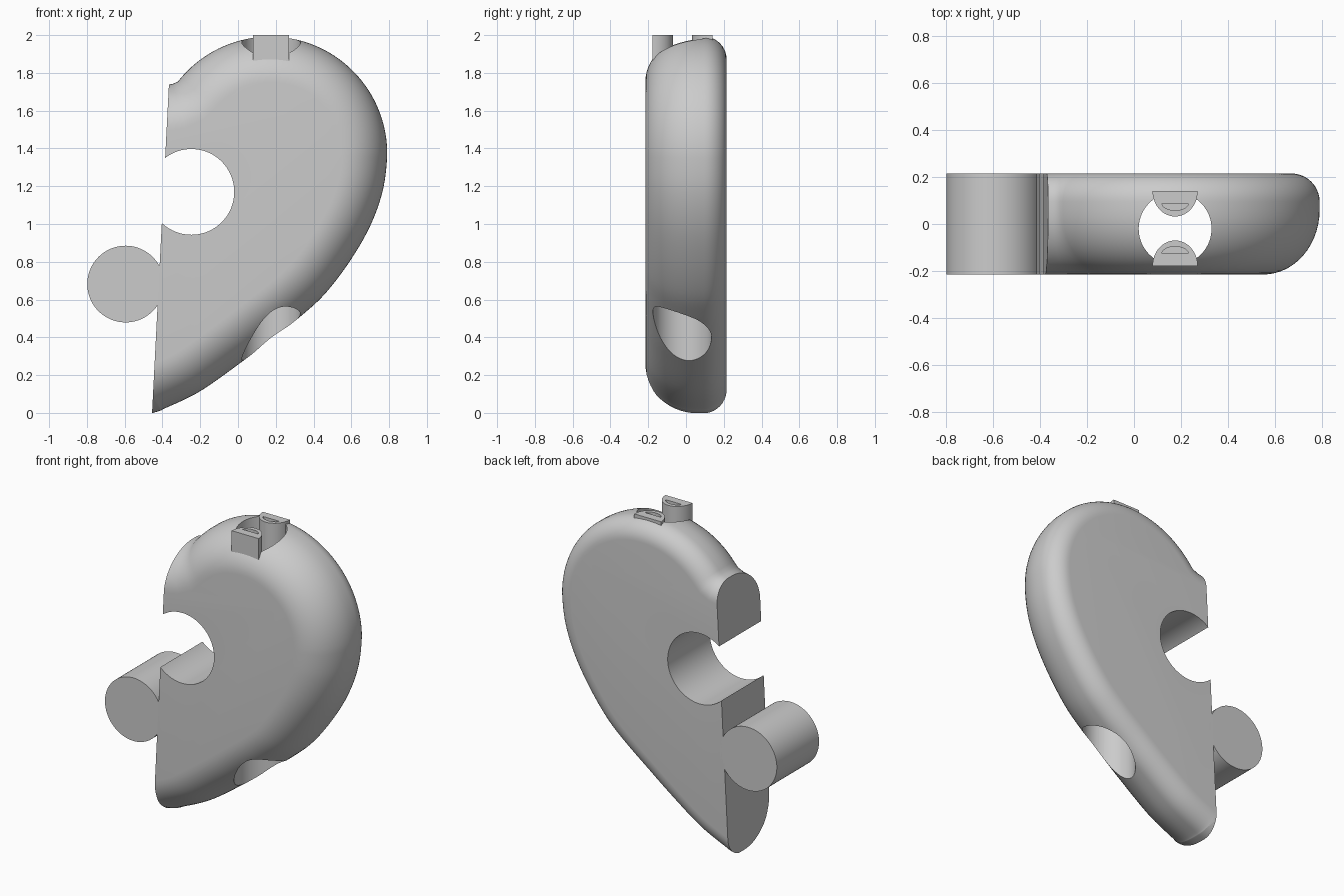
import bpy, bmesh, math
from mathutils import Vector

if "Cube" in bpy.data.objects:
    bpy.data.objects.remove(bpy.data.objects["Cube"])

D = 0.215                      # half thickness
grey = bpy.data.materials.new("plain_grey")
grey.diffuse_color = (0.6, 0.6, 0.6, 1)
grey.use_nodes = True
grey.node_tree.nodes["Principled BSDF"].inputs["Base Color"].default_value = grey.diffuse_color


def orient(bm):
    """Make all faces point outward."""
    bmesh.ops.recalc_face_normals(bm, faces=bm.faces[:])
    if bm.calc_volume(signed=True) < 0:
        bmesh.ops.reverse_faces(bm, faces=bm.faces[:])


def make(name, rings, plane=None):
    """Loft closed rings, cap both ends, optionally slice with a plane."""
    bm = bmesh.new()
    loops = [[bm.verts.new(p) for p in r] for r in rings]
    n = len(loops[0])
    for a, b in zip(loops, loops[1:]):
        for i in range(n):
            j = (i + 1) % n
            bm.faces.new((a[i], a[j], b[j], b[i]))
    bm.faces.new(loops[0][::-1])
    bm.faces.new(loops[-1])
    orient(bm)
    if plane:
        bmesh.ops.bisect_plane(bm, geom=bm.verts[:] + bm.edges[:] + bm.faces[:], dist=1e-5,
                               plane_co=plane[0], plane_no=plane[1], clear_outer=True)
        bmesh.ops.holes_fill(bm, edges=[e for e in bm.edges if e.is_boundary], sides=0)
        orient(bm)
    me = bpy.data.meshes.new(name)
    bm.to_mesh(me)
    bm.free()
    me.materials.append(grey)
    ob = bpy.data.objects.new(name, me)
    bpy.context.collection.objects.link(ob)
    return ob


def prism(name, pts, axis, lo, hi):
    """Extrude a 2D outline along y or z."""
    put = (lambda p, t: (p[0], t, p[1])) if axis == 'y' else (lambda p, t: (p[0], p[1], t))
    return make(name, [[put(p, t) for p in pts] for t in (lo, hi)])


def circle(cx, cy, r, n=96):
    return [(cx + r * math.cos(2 * math.pi * i / n), cy + r * math.sin(2 * math.pi * i / n)) for i in range(n)]


def volume(me):
    bm = bmesh.new()
    bm.from_mesh(me)
    v = bm.calc_volume(signed=True)
    bm.free()
    return v


def cut(ob, cutter):
    """Subtract the cutter, taking the first solver that gives a sound solid."""
    before = volume(ob.data)
    for solver in ('EXACT', 'MANIFOLD', 'FLOAT'):
        m = ob.modifiers.new("cut", 'BOOLEAN')
        m.operation, m.solver, m.object = 'DIFFERENCE', solver, cutter
        bpy.context.view_layer.update()
        dg = bpy.context.evaluated_depsgraph_get()
        me = bpy.data.meshes.new_from_object(ob.evaluated_get(dg), depsgraph=dg)
        ob.modifiers.remove(m)
        if before * 0.5 < volume(me) < before * 0.9999:
            ob.data = me
            break
    bpy.data.objects.remove(cutter)


def smooth(ob):
    bpy.ops.object.select_all(action='DESELECT')
    ob.select_set(True)
    bpy.context.view_layer.objects.active = ob
    bpy.ops.object.shade_smooth_by_angle(angle=math.radians(30))


def spline(pts, steps=8):
    out = []
    for i in range(1, len(pts) - 2):
        a, b, c, d = [Vector(p) for p in pts[i - 1:i + 3]]
        for s in range(steps):
            t = s / steps
            out.append(0.5 * (2 * b + (c - a) * t + (2 * a - 5 * b + 4 * c - d) * t * t
                              + (3 * b - a - 3 * c + d) * t ** 3))
    return out


# half-heart outline: lower sweep, round lobe, then the cleft
sweep = [(-1.0, -0.15), (-0.8, -0.10), (-0.45, 0.0), (-0.385, 0.025), (-0.2, 0.115), (0.02, 0.27),
         (0.17, 0.385), (0.33, 0.51), (0.46, 0.63), (0.59, 0.80), (0.70, 0.99), (0.767, 1.18),
         (0.79, 1.37), (0.78, 1.49)]
outline = spline(sweep)
for i in range(61):
    a = math.radians(142 * i / 60)
    outline.append(Vector((0.17 + 0.62 * math.cos(a), 1.372 + 0.62 * math.sin(a))))
outline += [Vector((-0.345, 1.742)), Vector((-0.38, 1.736)), Vector((-0.6, 1.72)), Vector((-0.8, 1.70))]

normals = []
for i in range(len(outline)):
    t = outline[min(i + 1, len(outline) - 1)] - outline[max(i - 1, 0)]
    normals.append(Vector((-t.y, t.x)).normalized())

# rounded edge: wide at the front, tighter at the back
section = []
for i in range(15):
    a = math.pi / 2 * i / 14
    section.append((0.06 - (D + 0.06) * math.cos(a), 0.24 * (1 - math.sin(a))))
for i in range(11):
    a = math.pi / 2 * i / 10
    section.append((0.095 + (D - 0.095) * math.sin(a), 0.12 * (1 - math.cos(a))))

rings = []
for y, inset in section:
    pts = [p + n * inset for p, n in zip(outline, normals)]
    rings.append([(p.x, y, p.y) for p in pts])

# body with straight split edge, socket and vertical cord hole
body = make("half_heart_body", rings, ((-0.455, 0, 0), (-1, 0, 0.0514)))
cut(body, prism("socket_cutter", circle(-0.247, 1.17, 0.227), 'y', -1, 1))
cut(body, prism("cord_hole_cutter", circle(0.175, -0.02, 0.155), 'z', -1, 3))
smooth(body)

# connecting knob
smooth(prism("connecting_knob", circle(-0.595, 0.682, 0.203), 'y', -D, D))


def d_shape(y0, side, half, bulge, n=24):
    """Flat-backed outline that bulges toward the hole."""
    return [(0.175 + half * math.cos(math.pi * i / n), y0 + side * bulge * math.sin(math.pi * i / n))
            for i in range(n + 1)]


# two lugs with shallow slots beside the cord hole
for name, y0, side in (("front_lug", -0.178, 1), ("back_lug", 0.14, -1)):
    lug = prism(name, d_shape(y0, side, 0.096, 0.108), 'z', 1.80, 2.0)
    cut(lug, prism("slot_cutter", d_shape(y0 + side * 0.052, side, 0.056, 0.03), 'z', 1.95, 2.1))
    smooth(lug)
